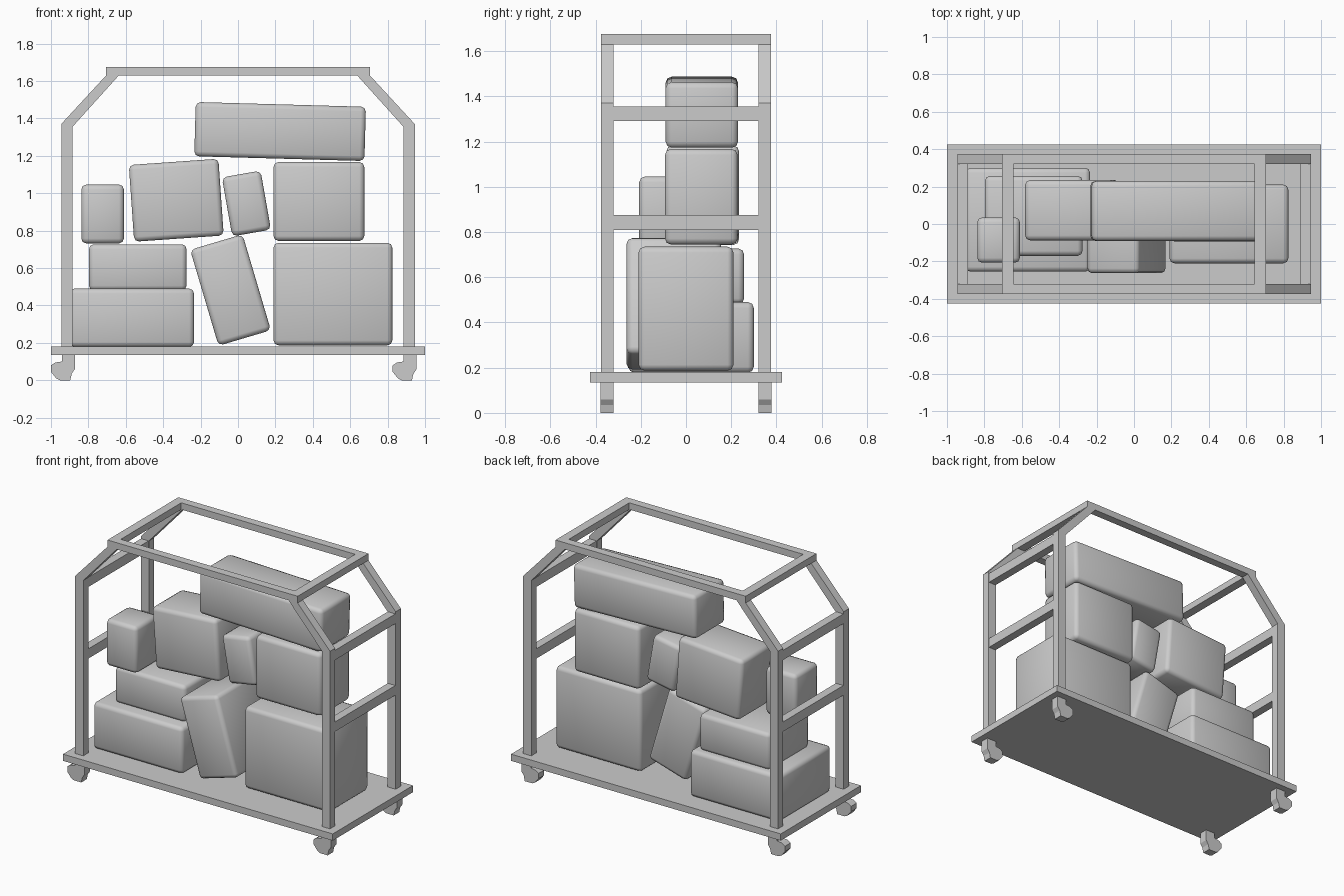
import bpy, bmesh
from math import radians
from mathutils import Matrix

if "Cube" in bpy.data.objects:
    bpy.data.objects.remove(bpy.data.objects["Cube"])


def finish(name, bm):
    bmesh.ops.recalc_face_normals(bm, faces=bm.faces)
    mesh = bpy.data.meshes.new(name)
    bm.to_mesh(mesh)
    bm.free()
    obj = bpy.data.objects.new(name, mesh)
    bpy.context.collection.objects.link(obj)
    return obj


def block(name, x, y, z, bevel=0.0, segments=2, tilt=0.0):
    """Box from (min, max) ranges, tilted about its own y axis (counter-clockwise in front view)."""
    bm = bmesh.new()
    bmesh.ops.create_cube(bm, size=1)
    size = [r[1] - r[0] for r in (x, y, z)]
    bmesh.ops.scale(bm, vec=size, verts=bm.verts)
    if bevel:
        bmesh.ops.bevel(bm, geom=bm.edges[:], offset=bevel, segments=segments,
                        profile=0.5, affect='EDGES')
        for f in bm.faces:
            f.smooth = True
    obj = finish(name, bm)
    move = Matrix.Translation([(r[0] + r[1]) / 2 for r in (x, y, z)])
    obj.matrix_world = move @ Matrix.Rotation(radians(-tilt), 4, 'Y')
    return obj


def prism(name, profile, y0, y1):
    """Extrude an x-z profile from y0 to y1."""
    bm = bmesh.new()
    face = bm.faces.new([bm.verts.new((x, y0, z)) for x, z in profile])
    ext = bmesh.ops.extrude_face_region(bm, geom=[face])
    verts = [g for g in ext['geom'] if isinstance(g, bmesh.types.BMVert)]
    bmesh.ops.translate(bm, vec=(0, y1 - y0, 0), verts=verts)
    return finish(name, bm)


# Deck
block("deck", (-1, 1), (-0.425, 0.425), (0.135, 0.18))

# Side frames: posts, sloped corners and top rail in one arch
half = [(0.945, 0.18), (0.945, 1.37), (0.705, 1.63), (0.705, 1.675)]
inner = [(0.885, 0.18), (0.885, 1.355), (0.637, 1.63)]
arch = half + [(-x, z) for x, z in reversed(half)]
arch += [(-x, z) for x, z in inner] + list(reversed(inner))
prism("front_frame", arch, -0.375, -0.32)
prism("back_frame", arch, 0.32, 0.375)

# End rails and top cross rails
for side, s in (("left", -1), ("right", 1)):
    end = sorted((s * 0.887, s * 0.943))
    block(side + "_lower_rail", end, (-0.322, 0.322), (0.81, 0.875))
    block(side + "_upper_rail", end, (-0.322, 0.322), (1.29, 1.355))
    block(side + "_top_rail", sorted((s * 0.645, s * 0.705)), (-0.322, 0.322), (1.63, 1.675))

# Casters, all trailing the same way
caster = [(0.035, 0.136), (-0.035, 0.136), (-0.035, 0.1), (-0.07, 0.095), (-0.093, 0.08),
          (-0.093, 0.045), (-0.065, 0.01), (-0.045, 0), (0.01, 0), (0.018, 0.035), (0.035, 0.06)]
for lr, cx in (("left", -0.907), ("right", 0.92)):
    for fb, cy in (("front", -0.35), ("back", 0.35)):
        prism(f"{fb}_{lr}_caster", [(cx + x, z) for x, z in caster], cy - 0.029, cy + 0.029)

# Stacked luggage: name, x range, y range, z range, tilt
luggage = [
    ("large_case", (0.19, 0.825), (-0.21, 0.21), (0.187, 0.735), 0),
    ("upper_right_case", (0.19, 0.675), (-0.093, 0.228), (0.745, 1.167), 0),
    ("long_top_case", (-0.23, 0.68), (-0.09, 0.23), (1.185, 1.475), -1.6),
    ("small_tilted_case", (-0.06, 0.15), (-0.06, 0.18), (0.785, 1.105), 10),
    ("middle_case", (-0.57, -0.09), (-0.087, 0.235), (0.757, 1.168), 4),
    ("small_left_case", (-0.838, -0.61), (-0.207, 0.035), (0.732, 1.046), 0),
    ("lower_left_case", (-0.797, -0.275), (-0.17, 0.257), (0.48, 0.727), 0),
    ("bottom_left_case", (-0.9, -0.235), (-0.255, 0.3), (0.178, 0.49), 0),
    ("leaning_case", (-0.186, 0.106), (-0.263, 0.155), (0.215, 0.75), 16.5),
]
for name, x, y, z, tilt in luggage:
    block(name, x, y, z, bevel=0.026, segments=2, tilt=tilt)
